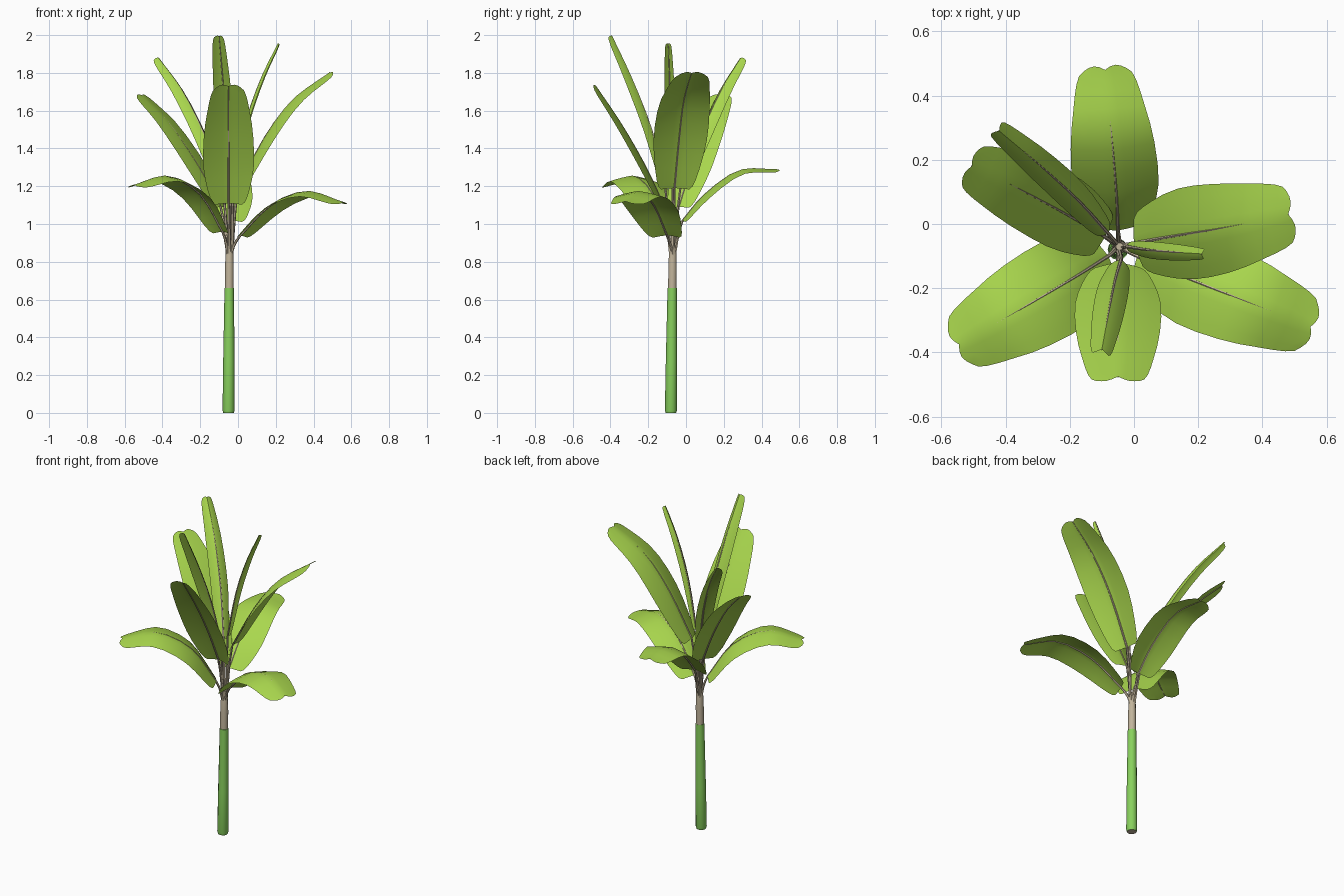
import bpy, bmesh, math
from mathutils import Vector

cube = bpy.data.objects.get("Cube")
if cube:
    bpy.data.objects.remove(cube, do_unlink=True)


def material(name, rgb):
    m = bpy.data.materials.new(name)
    m.use_nodes = True
    color = (*rgb, 1)
    m.diffuse_color = color
    m.node_tree.nodes["Principled BSDF"].inputs["Base Color"].default_value = color
    return m


LEAF = material("leaf green", (0.4, 0.68, 0.075))
BARK = material("trunk green", (0.25, 0.64, 0.11))
STALK = material("stalk beige", (0.54, 0.46, 0.33))


def finish(name, bm, *mats):
    mesh = bpy.data.meshes.new(name)
    bm.to_mesh(mesh)
    bm.free()
    for m in mats:
        mesh.materials.append(m)
    obj = bpy.data.objects.new(name, mesh)
    bpy.context.collection.objects.link(obj)
    bpy.ops.object.select_all(action="DESELECT")
    obj.select_set(True)
    bpy.context.view_layer.objects.active = obj
    bpy.ops.object.shade_smooth_by_angle(angle=math.radians(40))
    return obj


def spline(points, s):
    """Catmull-Rom position at s in 0..1 along the points."""
    p = [Vector(q) for q in points]
    p = [2 * p[0] - p[1]] + p + [2 * p[-1] - p[-2]]
    n = len(points) - 1
    i = min(int(s * n), n - 1)
    t = s * n - i
    a, b, c, d = p[i:i + 4]
    return 0.5 * (2 * b + (c - a) * t + (2 * a - 5 * b + 4 * c - d) * t * t
                  + (3 * b - a - 3 * c + d) * t ** 3)


def tube(name, path, radii, sides, *mats):
    """Capped tube; a second material colours the bottom cap."""
    bm = bmesh.new()
    rings = []
    for i, c in enumerate(path):
        tan = (path[min(i + 1, len(path) - 1)] - path[max(i - 1, 0)]).normalized()
        x = Vector((0, 1, 0)).cross(tan)
        if x.length < 0.3:
            x = Vector((1, 0, 0))
        x = (x - tan * x.dot(tan)).normalized()
        y = tan.cross(x)
        angles = [2 * math.pi * k / sides for k in range(sides)]
        rings.append([bm.verts.new(c + radii[i] * (x * math.cos(a) + y * math.sin(a)))
                      for a in angles])
    for r, q in zip(rings, rings[1:]):
        for k in range(sides):
            j = (k + 1) % sides
            bm.faces.new((r[k], r[j], q[j], q[k]))
    bm.faces.new(rings[-1])
    bottom = bm.faces.new(rings[0][::-1])
    bottom.material_index = len(mats) - 1
    return finish(name, bm, *mats)


# Trunk: green sheath with a beige core rising out of it
foot, crown = Vector((-0.05, -0.08, 0)), Vector((-0.045, -0.07, 0.9))
tube("trunk_sheath", [foot.lerp(crown, t) for t in (0, 0.015, 0.3, 0.735)],
     [0.028, 0.032, 0.03, 0.025], 12, BARK, STALK)
tube("trunk_core", [foot.lerp(crown, t) for t in (0.7, 0.85, 0.93, 1)],
     [0.023, 0.023, 0.021, 0.012], 10, STALK)

# Half-width of a blade along its length
OUTLINE = [(0, 0.52), (0.02, 0.63), (0.06, 0.72), (0.13, 0.82), (0.22, 0.92),
           (0.33, 0.99), (0.45, 1), (0.58, 0.97), (0.7, 0.91), (0.8, 0.83),
           (0.88, 0.76), (0.94, 0.69), (0.98, 0.61), (1, 0.5)]
LANES = 4


def leaf(name, points, width, drop):
    """Blade folded down along its midrib, with a stalk running under it."""
    flat = Vector(points[-1]) - Vector(points[0])
    side = Vector((-flat.y, flat.x, 0)).normalized()
    bm = bmesh.new()
    rows, rib = [], []
    for t, w in OUTLINE:
        c = spline(points, t)
        tan = (spline(points, min(t + 0.03, 1)) - spline(points, max(t - 0.03, 0))).normalized()
        up = tan.cross(side).normalized()
        row = []
        for k in range(-LANES, LANES + 1):
            u = abs(k) / LANES
            # Rounded lobes either side of the notched tip
            lobe = 0.1 * width * math.sin(math.pi * u) * max(0, t - 0.8) / 0.2
            sag = drop * width * w * (0.6 * u + 0.4 * u * u)
            row.append(bm.verts.new(c + side * (width * w * k / LANES) - up * sag + tan * lobe))
        rows.append(row)
        rib.append(c - up * 0.0025)
    for r, q in zip(rows, rows[1:]):
        for k in range(2 * LANES):
            bm.faces.new((r[k], q[k], q[k + 1], r[k + 1]))
    bmesh.ops.recalc_face_normals(bm, faces=bm.faces)
    if sum(f.normal.z for f in bm.faces) < 0:
        bmesh.ops.reverse_faces(bm, faces=bm.faces)
    finish(name + "_blade", bm, LEAF)

    out = Vector((flat.x, flat.y, 0)).normalized()
    root = foot.lerp(crown, 0.82) + out * 0.008
    neck = foot.lerp(crown, 0.95) + out * 0.013
    lower = [spline([root, neck, rib[0], rib[4]], s / 9) for s in range(6)]
    radii = [0.012 - 0.001 * s for s in range(6)]
    radii += [0.006 - 0.0045 * t for t, w in OUTLINE]
    tube(name + "_stalk", lower + rib, radii, 6, STALK)


# Broad leaves, low ones arching and high ones reaching up
leaf("back_leaf", [(-0.05, -0.02, 1.02), (-0.055, 0.1, 1.16),
                   (-0.07, 0.28, 1.285), (-0.09, 0.48, 1.29)], 0.135, 0.2)
leaf("left_high_leaf", [(0.0, -0.06, 1.19), (0.14, -0.035, 1.46),
                        (0.29, -0.01, 1.66), (0.48, 0.03, 1.8)], 0.145, 0.2)
leaf("left_front_leaf", [(0.01, -0.1, 0.94), (0.17, -0.17, 1.1),
                         (0.36, -0.245, 1.175), (0.55, -0.32, 1.12)], 0.145, 0.22)
leaf("right_front_leaf", [(-0.08, -0.1, 0.96), (-0.2, -0.175, 1.16),
                          (-0.37, -0.275, 1.255), (-0.545, -0.375, 1.21)], 0.148, 0.22)
leaf("front_leaf", [(-0.05, -0.12, 1.11), (-0.05, -0.22, 1.32),
                    (-0.05, -0.34, 1.53), (-0.05, -0.475, 1.73)], 0.135, 0.25)
leaf("right_back_leaf", [(-0.09, -0.04, 1.09), (-0.21, 0.03, 1.31),
                         (-0.36, 0.11, 1.53), (-0.505, 0.18, 1.68)], 0.118, 0.1)

# Narrow, half-furled young leaves
leaf("young_front_leaf", [(-0.04, -0.11, 1.22), (-0.06, -0.18, 1.5),
                          (-0.08, -0.28, 1.76), (-0.1, -0.39, 1.995)], 0.05, 0.7)
leaf("young_left_leaf", [(-0.025, -0.07, 1.25), (0.04, -0.08, 1.54),
                         (0.12, -0.087, 1.77), (0.21, -0.093, 1.955)], 0.027, 0.7)
leaf("young_right_leaf", [(-0.08, -0.03, 1.2), (-0.17, 0.07, 1.46),
                          (-0.29, 0.18, 1.7), (-0.42, 0.29, 1.88)], 0.05, 0.7)
